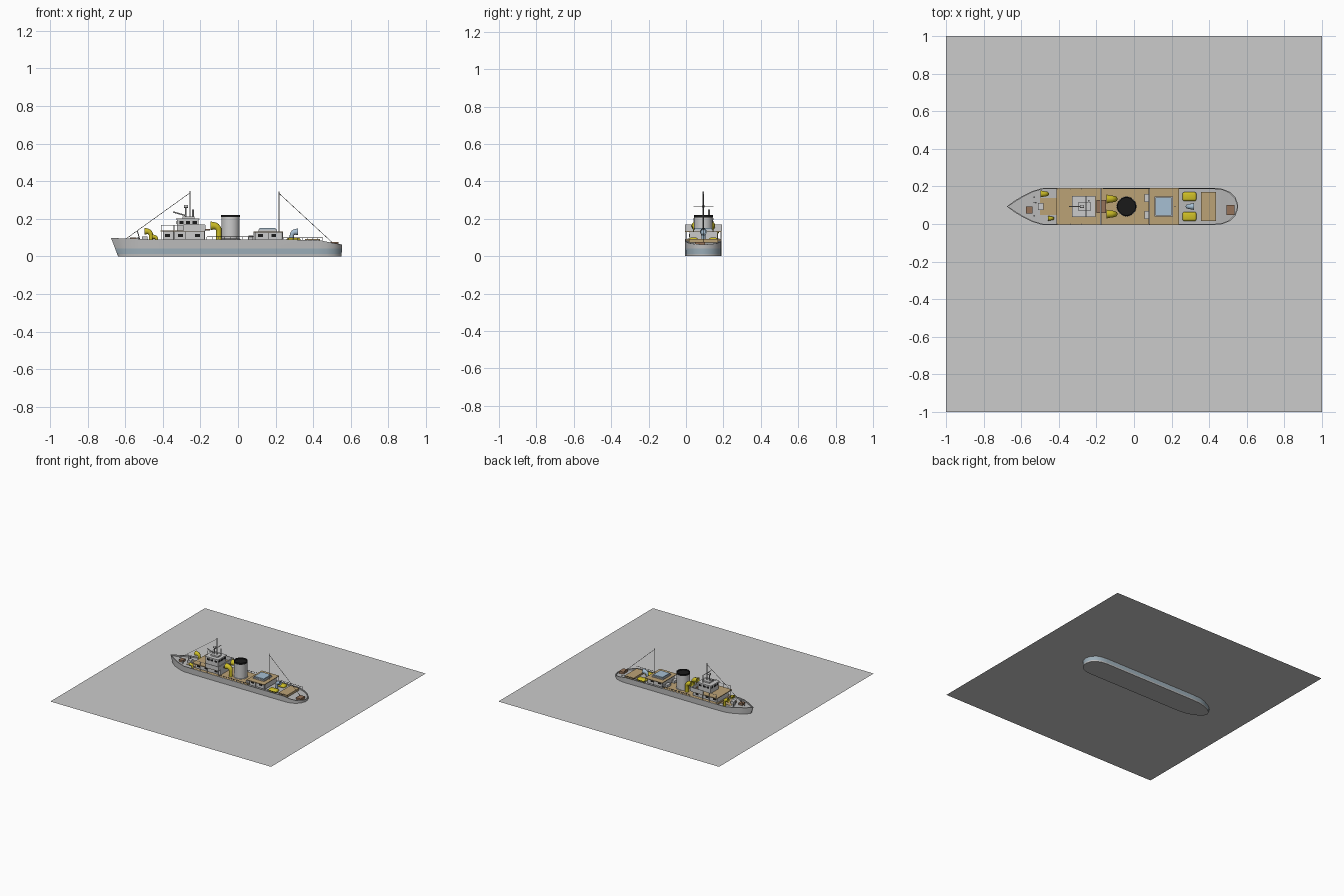
import bpy, bmesh, math
from mathutils import Vector

if "Cube" in bpy.data.objects:
    bpy.data.objects.remove(bpy.data.objects["Cube"])

C = 0.093  # centreline of the ship in y


def mat(name, r, g, b):
    m = bpy.data.materials.new(name)
    m.diffuse_color = (r, g, b, 1)
    m.use_nodes = True
    m.node_tree.nodes["Principled BSDF"].inputs["Base Color"].default_value = m.diffuse_color
    return m


TAN = mat("tan", .50, .36, .18)
YEL = mat("yellow", .62, .52, .02)
BLUE = mat("blue", .38, .52, .65)
BLACK = mat("black", .01, .01, .01)
BROWN = mat("brown", .30, .17, .10)
PALE = mat("pale", .75, .75, .75)
HULL = mat("hull_grey", .50, .50, .50)
LOW = mat("lower_band", .33, .42, .48)


def finish(name, bm, mats=(), smooth=False):
    bmesh.ops.recalc_face_normals(bm, faces=bm.faces)
    me = bpy.data.meshes.new(name)
    bm.to_mesh(me)
    bm.free()
    for m in mats:
        me.materials.append(m)
    ob = bpy.data.objects.new(name, me)
    bpy.context.collection.objects.link(ob)
    if smooth:
        bpy.ops.object.select_all(action='DESELECT')
        ob.select_set(True)
        bpy.context.view_layer.objects.active = ob
        bpy.ops.object.shade_smooth_by_angle(angle=math.radians(40))
    return ob


def box(name, x0, x1, y0, y1, z0, z1, m=None, bevel=0):
    bm = bmesh.new()
    bmesh.ops.create_cube(bm, size=1)
    for v in bm.verts:
        v.co = ((x0 + x1) / 2 + v.co.x * (x1 - x0), (y0 + y1) / 2 + v.co.y * (y1 - y0),
                (z0 + z1) / 2 + v.co.z * (z1 - z0))
    if bevel:
        bmesh.ops.bevel(bm, geom=bm.edges[:], offset=bevel, segments=3, affect='EDGES', profile=.5)
    return finish(name, bm, [m] if m else [], bevel > 0)


def sweep(name, rings, m=None, n=16):
    """Rings of (centre, axis, radius) joined into a capped round skin."""
    bm = bmesh.new()
    prev = None
    for i, (c, axis, r) in enumerate(rings):
        q = Vector((0, 0, 1)).rotation_difference(Vector(axis).normalized())
        ring = [bm.verts.new(Vector(c) + q @ Vector((r * math.cos(a), r * math.sin(a), 0)))
                for a in (2 * math.pi * k / n for k in range(n))]
        if prev:
            for k in range(n):
                bm.faces.new((prev[k], prev[(k + 1) % n], ring[(k + 1) % n], ring[k]))
        if i in (0, len(rings) - 1):
            bm.faces.new(ring)
        prev = ring
    return finish(name, bm, [m] if m else [], True)


def rod(name, a, b, r=.0018, m=None, n=8):
    d = Vector(b) - Vector(a)
    return sweep(name, [(a, d, r), (b, d, r)], m, n)


def cowl(name, x, y, z0, z1, r, face, m):
    """Ventilator: upright pipe bending into a flared mouth facing -x or +x."""
    bend = 1.5 * r
    rings = [((x, y, z0), (0, 0, 1), r * .8)]
    zc = z1 - bend - r * 1.2
    for k in range(6):
        a = math.pi / 2 * k / 5
        rings.append(((x + face * bend * (1 - math.cos(a)), y, zc + bend * math.sin(a)),
                      (face * math.sin(a) + face * 1e-4, 0, math.cos(a)), r * (.8 + .3 * k / 5)))
    rings.append(((x + face * bend * 1.6, y, zc + bend), (face, 0, 0), r * 1.3))
    rings.append(((x + face * bend * 1.3, y, zc + bend), (face, 0, 0), r * .9))
    return sweep(name, rings, m)


# Water surface
bm = bmesh.new()
bmesh.ops.create_grid(bm, x_segments=1, y_segments=1, size=1)
for v in bm.verts:
    v.co.z = .045
finish("water_surface", bm)

# Hull: stations of (top x, top half width, waterline x, waterline half width, rim height)
ST = [(-.675, .001, -.638, .012, .098), (-.635, .031, -.625, .034, .096), (-.59, .058, -.59, .058, .095),
      (-.54, .082, -.54, .080, .094), (-.49, .097, -.49, .094, .091), (-.41, .098, -.41, .098, .09),
      (.42, .098, .42, .098, .088), (.47, .094, .47, .093, .078), (.51, .078, .51, .076, .070),
      (.54, .048, .54, .046, .065), (.553, .012, .551, .012, .063)]
bm = bmesh.new()
loops = []
for lev in (0, .012, .042, 1, 2, 3):
    loop = []
    for side in (1, -1):
        for tx, tw, bx, bw, top in (ST if side == 1 else ST[::-1]):
            f = min(lev, 1) if lev >= 1 else lev / top
            x, w, z = bx + (tx - bx) * f, bw + (tw - bw) * f, min(lev, top)
            if lev >= 2:
                x, w = x * .992 - .0005, max(w - .005, .0005)
                z = top - (.01 if lev == 3 else 0)
            loop.append(bm.verts.new((x, C + side * w, z)))
    loops.append(loop)
n = len(loops[0])
for li in range(5):
    for k in range(n):
        f = bm.faces.new((loops[li][k], loops[li][(k + 1) % n], loops[li + 1][(k + 1) % n], loops[li + 1][k]))
        f.material_index = 1 if li == 1 else 0
for loop in (loops[0], loops[-1]):
    for k in range(len(ST) - 1):
        bm.faces.new((loop[k], loop[k + 1], loop[n - 2 - k], loop[n - 1 - k]))
finish("hull", bm, [HULL, LOW], True)

# Wooden decks
box("fore_deck", -.5, -.40, C - .045, C + .045, .078, .084, TAN)
box("main_deck", -.41, .08, C - .095, C + .095, .08, .0905, TAN)
box("aft_deck_locker", .355, .435, C - .077, C + .077, .07, .092, TAN)

# Bridge block
box("bridge_lower_house", -.40, -.26, C - .07, C + .07, .09, .132)
box("bridge_rear_house", -.27, -.175, C - .068, C + .068, .09, .135)
box("bridge_platform", -.413, -.178, C - .098, C + .098, .132, .138, TAN)
box("bridge_aft_wall", -.182, -.172, C - .098, C + .098, .135, .168)
box("pilot_house", -.325, -.21, C - .052, C + .052, .138, .196)
box("pilot_house_roof", -.33, -.205, C - .056, C + .056, .196, .201, PALE)
box("bridge_ladder_box", -.2, -.15, C - .035, C + .035, .138, .146, BROWN)
box("roof_cabin", -.295, -.23, C - .025, C + .025, .2, .212)
for s in (-1, 1):
    y = C + s * .0965
    box("bridge_wing_wall", -.29, -.175, y - .002, y + .002, .135, .169)
    for x in (-.405, -.34, -.28, -.18):
        rod("platform_post", (x, C + s * .093, .09), (x, C + s * .093, .167))
    rod("platform_rail", (-.41, y, .165), (-.29, y, .165), .0015)
    for x in (-.375, -.305, -.215):
        box("house_window", x - .013, x + .013, C + s * .0705 - .002, C + s * .0705 + .002, .104, .119, BLACK)
    for x in (-.3, -.265, -.23):
        box("pilot_window", x - .011, x + .011, C + s * .052 - .001, C + s * .052 + .001, .173, .188, BLACK)
for k in (-1, 0, 1):
    box("front_window", -.327, -.324, C + k * .033 - .011, C + k * .033 + .011, .173, .188, BLACK)
    box("rear_window", -.212, -.209, C + k * .033 - .011, C + k * .033 + .011, .173, .188, BLACK)

# Lookout light, sighting bar and roof fittings
rod("light_post", (-.277, C, .2), (-.277, C, .262), .004)
rod("light_head", (-.288, C, .266), (-.266, C, .266), .008, n=12)
rod("sighting_bar", (-.345, C, .236), (-.275, C, .216), .0035)
rod("roof_pipe", (-.24, C + .03, .2), (-.24, C + .03, .25), .005)

# Masts and rigging
rod("fore_mast", (-.255, C, .2), (-.255, C, .347), .0035)
rod("fore_yard", (-.255, C - .053, .267), (-.255, C + .053, .267), .0025)
rod("fore_stay", (-.6, C, .09), (-.255, C, .338), .0012, BLACK)
rod("aft_mast", (.218, C, .09), (.218, C, .345), .0035)
rod("aft_stay", (.505, C, .07), (.218, C, .335), .0012, BLACK)

# Funnel
up = (0, 0, 1)
sweep("funnel", [((-.04, C, z), up, r) for z, r in ((.085, .054), (.093, .052), (.094, .049), (.208, .049))], PALE, 32)
sweep("funnel_cap", [((-.04, C, z), up, r) for z, r in
                     ((.208, .051), (.221, .051), (.221, .045), (.212, .045))], BLACK, 32)

# Ventilators
for s in (-1, 1):
    cowl("funnel_ventilator", -.102, C + s * .04, .088, .184, .018, -1, YEL)
cowl("bow_ventilator", -.463, .16, .08, .15, .014, -1, YEL)
cowl("small_bow_ventilator", -.432, .03, .08, .116, .010, -1, YEL)
cowl("aft_ventilator", .286, C, .075, .147, .014, 1, BLUE)

# Aft deckhouse with skylight
box("aft_house", .09, .232, C - .075, C + .075, .085, .128)
box("aft_house_roof", .082, .24, C - .098, C + .098, .128, .133, TAN)
box("skylight_base", .108, .207, C - .052, C + .052, .133, .142)
box("skylight_glass", .115, .2, C - .047, C + .047, .142, .151, BLUE)
for s in (-1, 1):
    box("deck_locker", .055, .08, C + s * .045 - .022, C + s * .045 + .022, .09, .11, PALE)
    for x in (.12, .19):
        box("aft_window", x - .013, x + .013, C + s * .0755 - .001, C + s * .0755 + .001, .104, .119, BLACK)
    for x in (.085, .16, .237):
        rod("roof_post", (x, C + s * .094, .08), (x, C + s * .094, .13))
    # Rounded rafts on the well deck
    box("life_raft", .258, .332, C + s * .053 - .024, C + s * .053 + .024, .076, .099, YEL, .011)
    # Side railings
    y = C + s * .0955
    for x0, x1, z in ((-.165, .085, .09), (.24, .45, .086)):
        rod("side_rail", (x0, y, z + .013), (x1, y, z + .013), .0013, BLACK, 6)
        steps = 8
        for k in range(steps + 1):
            x = x0 + (x1 - x0) * k / steps
            rod("rail_post", (x, y, z - .006), (x, y, z + .013), .0013, None, 6)
    # Bow bollards
    rod("bollard", (-.53, C + s * .05, .08), (-.53, C + s * .05, .104), .005)

# Bow and stern deck fittings
box("bow_hatch", -.575, -.54, .055, .093, .082, .1, BROWN)
box("stern_hatch", .492, .535, .047, .102, .058, .077, BROWN)
box("anchor_winch", -.51, -.48, C - .018, C + .018, .082, .105)
rod("bow_post", (-.52, C + .02, .08), (-.535, C + .02, .135), .0025)
